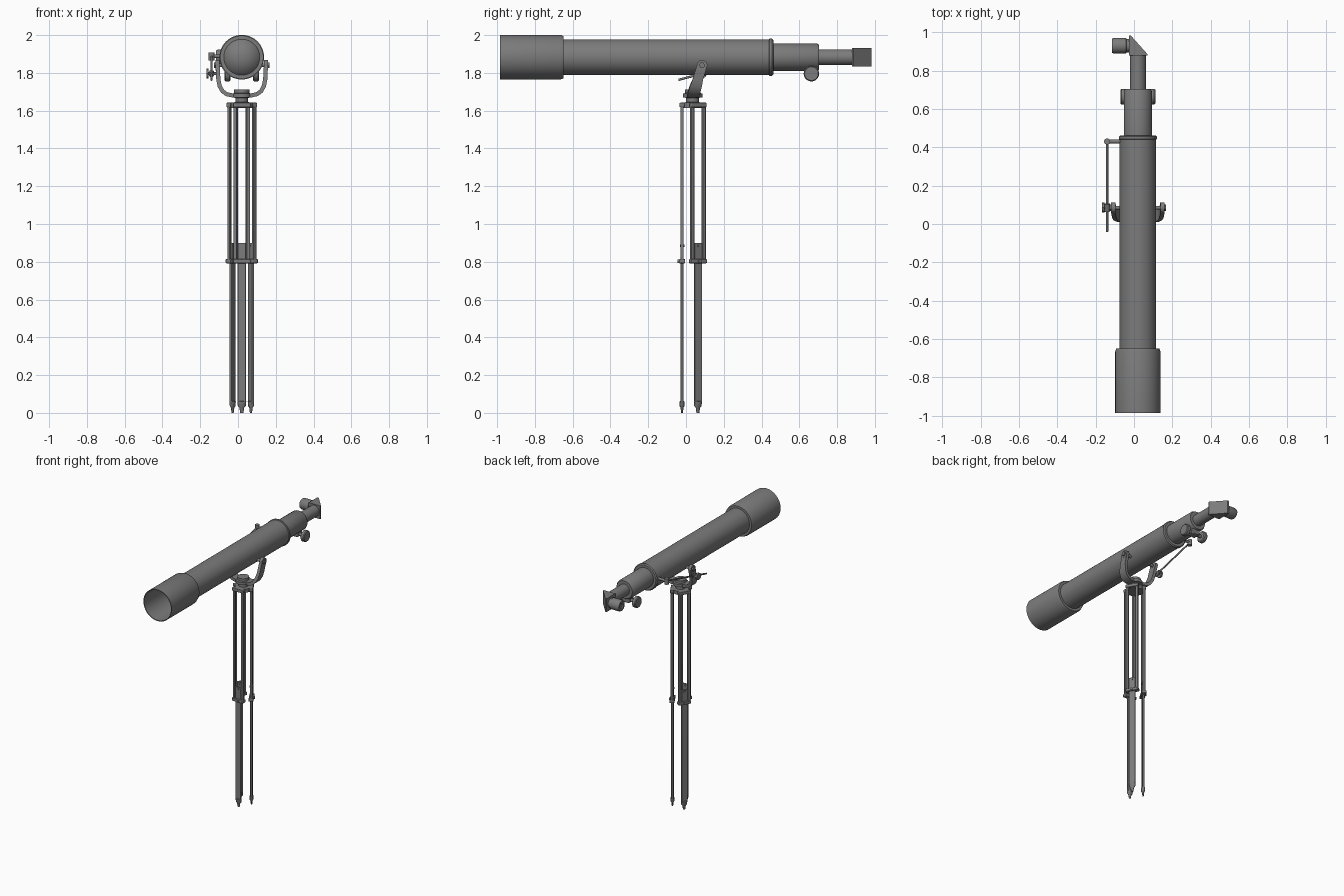
import bpy, bmesh, math
from mathutils import Vector, Matrix

if "Cube" in bpy.data.objects:
    bpy.data.objects.remove(bpy.data.objects["Cube"])

GREY = (0.2, 0.2, 0.2, 1)
mat = bpy.data.materials.new("grey_metal")
mat.use_nodes = True
mat.diffuse_color = GREY
mat.node_tree.nodes["Principled BSDF"].inputs["Base Color"].default_value = GREY

CX, CZ = 0.02, 1.883          # optical axis
MY = 0.035                    # tripod axis in y
X, Y, Z = Vector((1, 0, 0)), Vector((0, 1, 0)), Vector((0, 0, 1))


def finish(name, bm, bevel=0):
    bmesh.ops.remove_doubles(bm, verts=bm.verts, dist=1e-5)
    bmesh.ops.recalc_face_normals(bm, faces=bm.faces)
    me = bpy.data.meshes.new(name)
    bm.to_mesh(me)
    bm.free()
    me.materials.append(mat)
    me.shade_smooth()
    me.set_sharp_from_angle(angle=math.radians(35))
    ob = bpy.data.objects.new(name, me)
    bpy.context.collection.objects.link(ob)
    if bevel:
        mod = ob.modifiers.new("bevel", 'BEVEL')
        mod.width, mod.segments = bevel, 2
    return ob


def lathe(name, profile, origin, axis=Z, n=32, matrix=None):
    """Turn (radius, distance) points around an axis."""
    bm = bmesh.new()
    rings = [[bm.verts.new((r * math.cos(math.tau * i / n), r * math.sin(math.tau * i / n), t))
              for i in range(n)] for r, t in profile]
    for a, b in zip(rings, rings[1:]):
        for i in range(n):
            bm.faces.new((a[i], a[(i + 1) % n], b[(i + 1) % n], b[i]))
    rot = axis.to_track_quat('Z', 'Y').to_matrix().to_4x4()
    bm.transform(matrix if matrix else Matrix.Translation(origin) @ rot)
    return finish(name, bm)


def rod(name, a, b, r, n=20):
    """Capped cylinder from a to b."""
    a, b = Vector(a), Vector(b)
    d = (b - a).length
    return lathe(name, [(0, 0), (r, 0), (r, d), (0, d)], a, b - a, n)


def box(name, size, matrix, bevel=0):
    bm = bmesh.new()
    bmesh.ops.create_cube(bm, size=1, matrix=matrix @ Matrix.Diagonal((*size, 1)))
    return finish(name, bm, bevel)


# Optical tube, turned around the y axis
axis_origin = (CX, 0, CZ)
lathe("dew_shield", [(0.112, -0.65), (0.112, -0.985), (0.118, -0.985), (0.118, -0.665),
                     (0.112, -0.648), (0.095, -0.648)], axis_origin, Y, 64)
lathe("objective_lens", [(0, -0.70), (0.04, -0.694), (0.075, -0.678), (0.095, -0.655),
                         (0.113, -0.655)], axis_origin, Y, 64)
lathe("main_tube", [(0.095, -0.66), (0.095, 0.44), (0.099, 0.443), (0.099, 0.455),
                    (0.092, 0.462), (0, 0.462)], axis_origin, Y, 64)
lathe("focuser_tube", [(0.073, 0.455), (0.073, 0.692), (0.066, 0.704), (0, 0.704)],
      axis_origin, Y, 48)
lathe("draw_tube", [(0.042, 0.70), (0.042, 0.89), (0, 0.89)], axis_origin, Y, 40)

# Diagonal prism and eyepiece
bm = bmesh.new()
corners = [(-0.026, 0.878), (0.07, 0.878), (0.07, 0.886), (-0.016, 0.982), (-0.026, 0.982)]
base = bm.faces.new([bm.verts.new((x, y, CZ - 0.05)) for x, y in corners])
top = bmesh.ops.extrude_face_region(bm, geom=[base])["geom"]
bmesh.ops.translate(bm, vec=(0, 0, 0.1), verts=[v for v in top if isinstance(v, bmesh.types.BMVert)])
finish("diagonal_prism", bm)
lathe("eyepiece", [(0, 0), (0.035, 0), (0.035, 0.015), (0.041, 0.018), (0.041, 0.082),
                   (0.036, 0.092), (0.02, 0.092), (0.015, 0.085), (0, 0.085)],
      (-0.024, 0.93, CZ), -X)

# Focuser knobs and pinion housing
KY, KZ = 0.664, 1.796
rod("focus_shaft", (CX - 0.08, KY, KZ), (CX + 0.08, KY, KZ), 0.012)
box("pinion_housing", (0.06, 0.06, 0.05), Matrix.Translation((CX, KY, KZ + 0.012)), 0.006)
for side, name in ((1, "left_focus_knob"), (-1, "right_focus_knob")):
    lathe(name, [(0, 0), (0.034, 0), (0.041, 0.005), (0.041, 0.025), (0.036, 0.031), (0, 0.031)],
          (CX + side * 0.06, KY, KZ), X * side)


# Yoke: a leaning U-shaped band
def lean(z):
    return 0.037 + (z - 1.68) * 0.3


half = [(0.128, 1.84), (0.124, 1.765), (0.117, 1.73), (0.102, 1.703), (0.08, 1.687), (0.05, 1.681)]
path = [Vector((-x, z)) for x, z in half] + [Vector((x, z)) for x, z in reversed(half)]
bm = bmesh.new()
rings = []
for i, p in enumerate(path):
    t = (path[min(i + 1, len(path) - 1)] - path[max(i - 1, 0)]).normalized()
    nrm = Vector((-t.y, t.x)) * 0.011
    w = 0.028 if p.y > 1.75 else 0.032
    rings.append([bm.verts.new((CX + p.x + s * nrm.x, lean(p.y) + k * w, p.y + s * nrm.y))
                  for s, k in ((1, 1), (1, -1), (-1, -1), (-1, 1))])
for a, b in zip(rings, rings[1:]):
    for i in range(4):
        bm.faces.new((a[i], a[(i + 1) % 4], b[(i + 1) % 4], b[i]))
bm.faces.new(rings[0])
bm.faces.new(rings[-1])
finish("yoke", bm)

PZ = 1.84
for side, name in ((1, "left"), (-1, "right")):
    def at(x, y=lean(PZ), z=PZ):
        return (CX + side * x, y, z)
    rod(name + "_yoke_end", at(0.117), at(0.139), 0.028)
    rod(name + "_pivot_bolt", at(0.08), at(0.147), 0.01)
    rod(name + "_pivot_head", at(0.137), at(0.148), 0.016, 6)

# Fine-adjustment rod with its clamp and bracket on the right side
RX, CLAMP_Y, CLAMP_Z = -0.14, 0.085, 1.796
rod("adjust_rod", (RX, -0.04, 1.763), (RX, 0.43, 1.888), 0.006, 12)
rod("adjust_clamp_pin", (-0.095, CLAMP_Y, CLAMP_Z), (-0.165, CLAMP_Y, CLAMP_Z), 0.008, 12)
rod("adjust_clamp_sleeve", (RX, CLAMP_Y - 0.02, CLAMP_Z - 0.005),
    (RX, CLAMP_Y + 0.02, CLAMP_Z + 0.006), 0.014, 16)
rod("adjust_clamp_knob", (-0.155, CLAMP_Y, CLAMP_Z), (-0.168, CLAMP_Y, CLAMP_Z), 0.026, 8)
rod("adjust_bracket_pin", (-0.06, 0.43, 1.888), (-0.15, 0.43, 1.888), 0.01, 12)
rod("adjust_bracket_block", (RX, 0.43, 1.865), (RX, 0.43, 1.908), 0.016, 16)

# Tripod head
lathe("tripod_head", [(0, 1.615), (0.058, 1.615), (0.058, 1.642), (0.034, 1.645), (0.034, 1.668),
                      (0.052, 1.67), (0.052, 1.69), (0.04, 1.693), (0.04, 1.712), (0, 1.712)],
      (CX, MY, 0), Z, 40)

# Tripod legs: local x runs along the leg's width, local y points outward
for name, deg in (("front", 180), ("rear_right", 60), ("rear_left", -60)):
    turn = Matrix.Translation((CX, MY, 0)) @ Matrix.Rotation(math.radians(deg), 4, 'Z')
    spot = turn @ Matrix.Translation((0, 0.056, 0))

    def place(x, z, y=0):
        return spot @ Matrix.Translation((x, y, z))
    for s, part in ((-1, "a"), (1, "b")):
        box(f"{name}_upper_rail_{part}", (0.019, 0.017, 0.83), place(s * 0.035, 1.215), 0.003)
    box(name + "_leg_hinge", (0.094, 0.026, 0.024), place(0, 1.63), 0.004)
    box(name + "_leg_clamp", (0.094, 0.034, 0.022), place(0, 0.803), 0.004)
    box(name + "_lower_leg", (0.044, 0.014, 0.85), place(0, 0.475), 0.002)
    rod(name + "_clamp_screw", place(0, 0.803) @ Vector((0, 0, 0)),
        place(0, 0.803) @ Vector((0, 0.024, 0)), 0.009, 12)
    rod(name + "_stop_screw", place(0, 0.885) @ Vector((0, -0.012, 0)),
        place(0, 0.885) @ Vector((0, 0.012, 0)), 0.007, 12)
    lathe(name + "_foot", [(0, 0), (0.008, 0), (0.013, 0.028), (0.021, 0.036),
                           (0.024, 0.06), (0, 0.066)], (0, 0, 0), n=20,
          matrix=spot @ Matrix.Diagonal((1, 0.6, 1, 1)))
